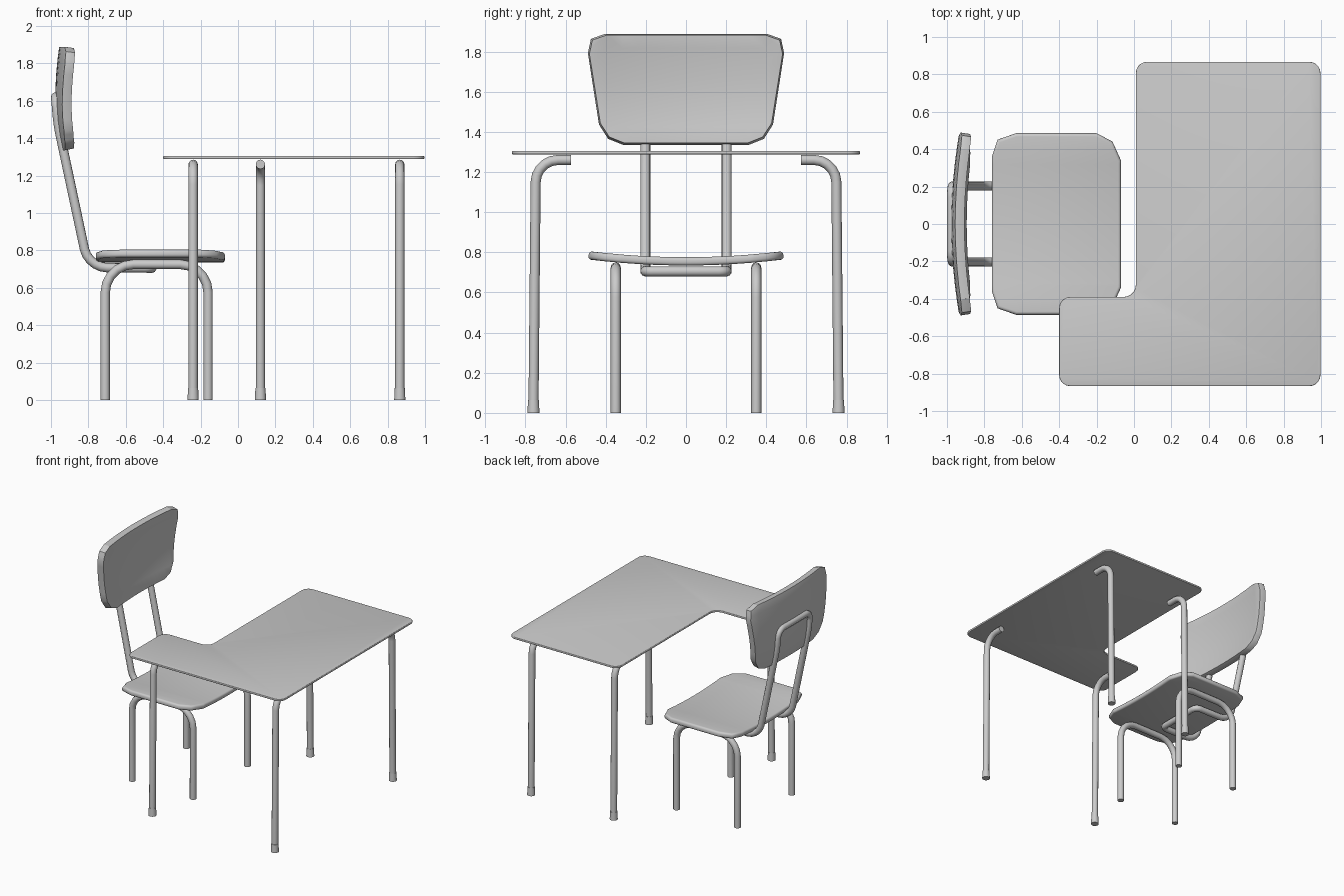
import bpy, bmesh
from mathutils import Vector

if "Cube" in bpy.data.objects:
    bpy.data.objects.remove(bpy.data.objects["Cube"])


def rounded(points, closed=False, steps=5):
    """Points are (coords, cut); each corner is replaced by an arc cut back by that distance."""
    out, n = [], len(points)
    for i, (c, cut) in enumerate(points):
        c = Vector(c)
        if cut == 0 or (not closed and i in (0, n - 1)):
            out.append(c)
            continue
        a = c + (Vector(points[i - 1][0]) - c).normalized() * cut
        b = c + (Vector(points[(i + 1) % n][0]) - c).normalized() * cut
        a2, b2 = a.lerp(c, 0.55), b.lerp(c, 0.55)
        for k in range(steps + 1):
            t = k / steps
            s = 1 - t
            out.append(a * s**3 + a2 * 3 * s * s * t + b2 * 3 * s * t * t + b * t**3)
    return out


def smooth(ob, angle=0.7):
    bpy.ops.object.select_all(action='DESELECT')
    ob.select_set(True)
    bpy.context.view_layer.objects.active = ob
    bpy.ops.object.shade_smooth_by_angle(angle=angle)


def tube(name, points, r=0.025, closed=False):
    cu = bpy.data.curves.new(name, 'CURVE')
    cu.dimensions = '3D'
    cu.bevel_depth, cu.bevel_resolution, cu.use_fill_caps = r, 4, True
    pts = rounded(points, closed)
    sp = cu.splines.new('POLY')
    sp.points.add(len(pts) - 1)
    for p, q in zip(sp.points, pts):
        p.co = (*q, 1)
    sp.use_cyclic_u = closed
    ob = bpy.data.objects.new(name, cu)
    bpy.context.collection.objects.link(ob)
    bpy.ops.object.select_all(action='DESELECT')
    ob.select_set(True)
    bpy.context.view_layer.objects.active = ob
    bpy.ops.object.convert(target='MESH')
    smooth(bpy.context.view_layer.objects.active)


def panel(name, outline, place, thick, bevel, cuts_u=(), cuts_v=()):
    """Flat outline sliced for bending, placed in space, then thickened and edge-rounded."""
    bm = bmesh.new()
    bm.faces.new([bm.verts.new((p[0], p[1], 0)) for p in outline])
    for axis, cuts in (((1, 0, 0), cuts_u), ((0, 1, 0), cuts_v)):
        for c in cuts:
            bmesh.ops.bisect_plane(bm, geom=bm.verts[:] + bm.edges[:] + bm.faces[:],
                                   plane_co=Vector(axis) * c, plane_no=axis)
    for v in bm.verts:
        v.co = place(v.co.x, v.co.y)
    bmesh.ops.recalc_face_normals(bm, faces=bm.faces[:])
    me = bpy.data.meshes.new(name)
    bm.to_mesh(me)
    bm.free()
    ob = bpy.data.objects.new(name, me)
    bpy.context.collection.objects.link(ob)
    so = ob.modifiers.new('thickness', 'SOLIDIFY')
    so.thickness, so.offset = thick, 0
    be = ob.modifiers.new('edges', 'BEVEL')
    be.width, be.segments, be.limit_method, be.angle_limit = bevel, 3, 'ANGLE', 1.0
    smooth(ob)


# L-shaped table top
top = [((-0.4, -0.867), .06), ((0.997, -0.867), .06), ((0.997, 0.867), .06),
       ((0.01, 0.867), .06), ((0.01, -0.39), .065), ((-0.4, -0.39), .06)]
panel('table_top', rounded(top, True), lambda x, y: Vector((x, y, 1.2965)), 0.017, 0.005)

# Table legs, bent inward under the top, with feet
for name, x, s in (('front_left', -0.24, -1), ('front_right', 0.865, -1),
                   ('back_left', 0.12, 1), ('back_right', 0.865, 1)):
    tube(name + '_table_leg', [((x, s * 0.76, 0.01), 0), ((x, s * 0.748, 1.26), 0.11),
                               ((x, s * 0.572, 1.26), 0)])
    bpy.ops.mesh.primitive_cone_add(vertices=20, radius1=0.03, radius2=0.027, depth=0.065,
                                    location=(x, s * 0.76, 0.0325))
    foot = bpy.context.object
    foot.name = name + '_foot'
    smooth(foot)

# Seat, bowed across its width
half = [(-0.07, 0.34), (-0.115, 0.44), (-0.2, 0.485), (-0.63, 0.485), (-0.73, 0.45), (-0.76, 0.36)]
seat = half + [(x, -y) for x, y in reversed(half)]
slices = [i * 0.08 for i in range(-5, 6)]
panel('seat', seat, lambda x, y: Vector((x, y, 0.755 + 0.03 * (y / 0.485)**2)),
      0.041, 0.015, cuts_v=slices)

# Backrest, curved around the sitter and slightly hollow in height
half = [(0.31, 1.34), (0.385, 1.37), (0.43, 1.44), (0.485, 1.79), (0.47, 1.86), (0.40, 1.885)]
back = half + [(-y, z) for y, z in reversed(half)]


def back_place(y, z):
    h = (z - 1.61) / 0.27
    bow = 0.02 * h * h if h > 0 else 0.033 * h * h
    return Vector((-0.952 + 0.042 * (y / 0.485)**2 + bow, y, z))


panel('backrest', back, back_place, 0.05, 0.017, cuts_u=slices,
      cuts_v=[1.42, 1.5, 1.58, 1.66, 1.74, 1.82])

# Closed tube frame joining backrest and seat
side = [((-0.975, 0.203, 1.62), .06), ((-0.962, 0.203, 1.47), .05),
        ((-0.8, 0.203, 0.708), .1), ((-0.46, 0.203, 0.705), .04)]
frame = side + [((x, -y, z), c) for (x, y, z), c in reversed(side)]
tube('back_frame', frame, closed=True)

# Arched chair legs on each side
for name, y in (('front', -0.35), ('back', 0.35)):
    tube(name + '_chair_legs', [((-0.71, y, 0), 0), ((-0.71, y, 0.725), .15),
                                ((-0.16, y, 0.725), .15), ((-0.16, y, 0), 0)])
